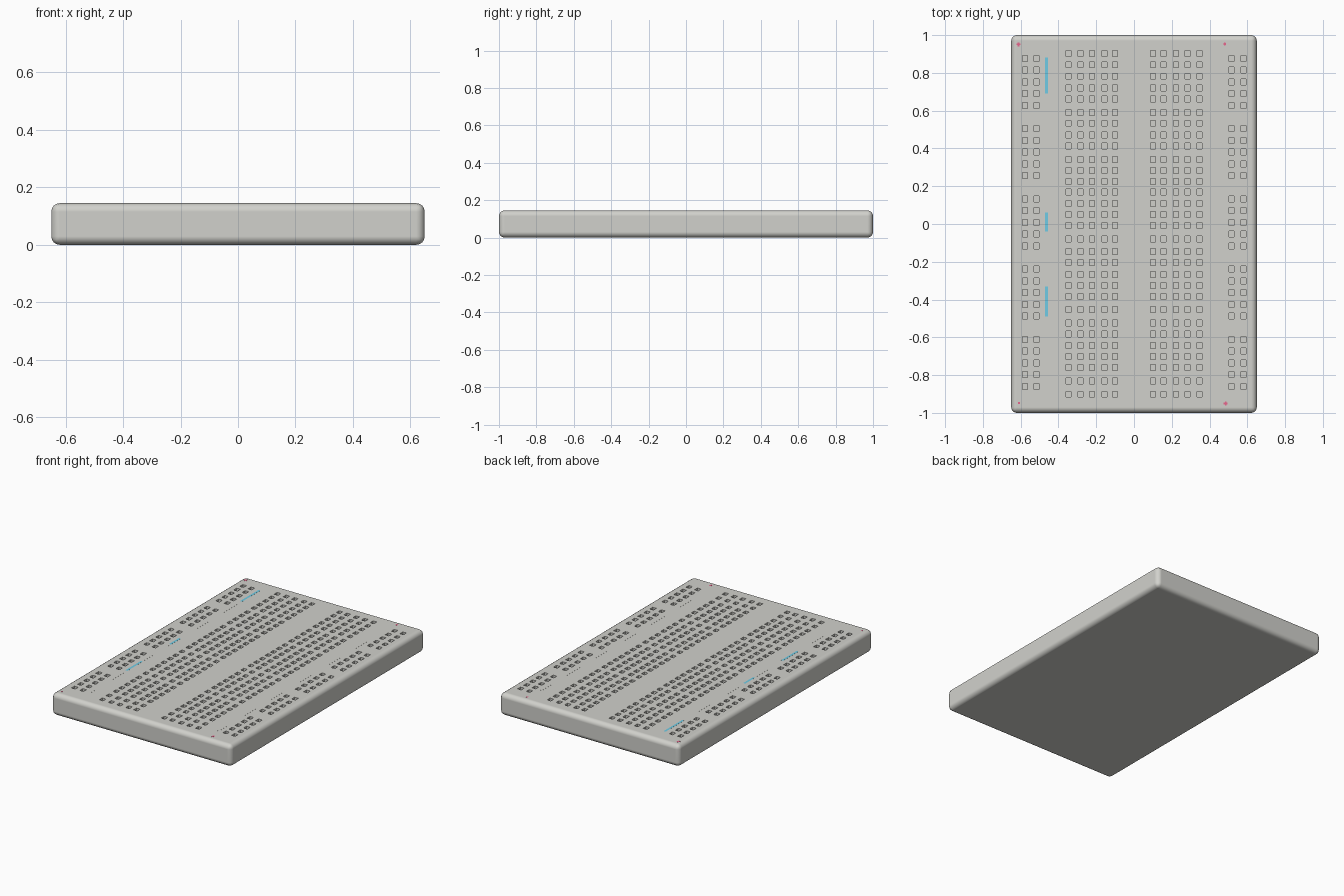
import bpy, bmesh
from mathutils import Matrix

if "Cube" in bpy.data.objects:
    bpy.data.objects.remove(bpy.data.objects["Cube"])

W, L, H = 1.30, 2.0, 0.145      # board size
HOLE_X, HOLE_Y, DEPTH = 0.027, 0.031, 0.03


def material(name, rgb):
    m = bpy.data.materials.new(name)
    m.diffuse_color = (*rgb, 1)
    m.use_nodes = True
    m.node_tree.nodes["Principled BSDF"].inputs["Base Color"].default_value = m.diffuse_color
    return m


grey = material("warm grey plastic", (0.64, 0.64, 0.605))
blue = material("light blue paint", (0.16, 0.60, 0.78))
red = material("pink red paint", (0.95, 0.16, 0.32))


def add_box(bm, x, y, z, sx, sy, sz):
    bmesh.ops.create_cube(bm, size=1, matrix=Matrix.Translation((x, y, z)) @ Matrix.Diagonal((sx, sy, sz, 1)))


def make_object(name, bm, mat):
    me = bpy.data.meshes.new(name)
    bm.to_mesh(me)
    bm.free()
    me.materials.append(mat)
    ob = bpy.data.objects.new(name, me)
    bpy.context.scene.collection.objects.link(ob)
    return ob


# board body with rounded edges
bm = bmesh.new()
add_box(bm, 0, 0, H / 2, W, L, H)
bmesh.ops.bevel(bm, geom=bm.edges[:], offset=0.03, segments=4, profile=0.5, affect='EDGES')
board = make_object("board", bm, grey)

# socket positions: two five-column blocks, and two-column side rails
main_cols = [0.1, 0.157, 0.222, 0.283, 0.347]
main_rows = [0.903, 0.843, 0.782, 0.720, 0.662, 0.591, 0.533, 0.472, 0.413, 0.342,
             0.284, 0.225, 0.170, 0.109, 0.050, -0.008, -0.080, -0.146, -0.204, -0.267,
             -0.326, -0.384, -0.453, -0.525, -0.583, -0.644, -0.702, -0.760, -0.832, -0.901]
rail_cols = [-0.577, -0.517, 0.517, 0.579]
rail_rows = [0.877 - 0.372 * g - 0.0622 * i for g in range(5) for i in range(5)]

bm = bmesh.new()
for cols, rows in (([-x for x in main_cols] + main_cols, main_rows), (rail_cols, rail_rows)):
    for x in cols:
        for y in rows:
            add_box(bm, x, y, H, HOLE_X, HOLE_Y, 2 * DEPTH)
cutter = make_object("socket_cutter", bm, grey)
cutter.hide_render = True

# cut the sockets
mod = board.modifiers.new("sockets", 'BOOLEAN')
mod.operation = 'DIFFERENCE'
mod.solver = 'EXACT'
mod.object = cutter
bpy.context.view_layer.objects.active = board
board.select_set(True)
bpy.ops.object.modifier_apply(modifier=mod.name)
bpy.data.objects.remove(cutter)
bpy.ops.object.shade_smooth_by_angle(angle=0.6)

# keep the large faces flat while the rounded edges stay smooth
wn = board.modifiers.new("flat_faces", 'WEIGHTED_NORMAL')
wn.keep_sharp = True
wn.weight = 100

# rail lines moulded in grey, with the painted stretches in blue
bm = bmesh.new()
add_box(bm, -0.463, 0.01, H, 0.012, 1.74, 0.0006)
add_box(bm, 0.466, -0.02, H, 0.012, 1.70, 0.0006)
make_object("rail_lines", bm, grey)

bm = bmesh.new()
for y, length in ((0.787, 0.19), (0.01, 0.10), (-0.41, 0.16)):
    add_box(bm, -0.463, y, H, 0.014, length, 0.001)
make_object("painted_line", bm, blue)

# painted polarity marks near the corners
bm = bmesh.new()
for x, y, s in ((-0.611, 0.951, 0.022), (0.480, 0.953, 0.014), (-0.608, -0.948, 0.01), (0.485, -0.95, 0.02)):
    add_box(bm, x, y, H, s, 0.009, 0.001)
    add_box(bm, x, y, H, 0.009, s, 0.0012)
make_object("polarity_marks", bm, red)
